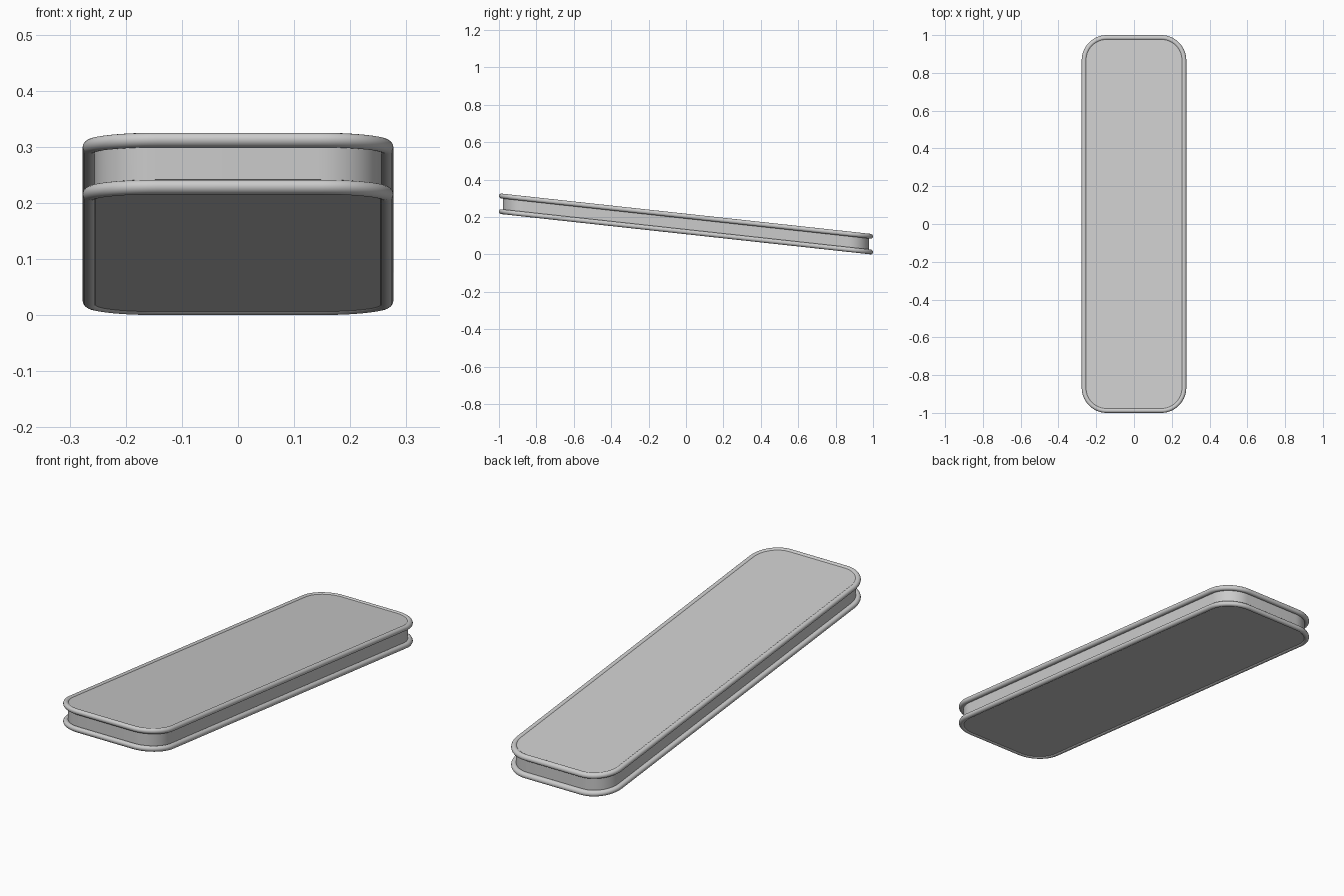
import bpy, bmesh, math

if "Cube" in bpy.data.objects:
    bpy.data.objects.remove(bpy.data.objects["Cube"])

SLOPE = 0.109            # pad drops towards the back
HALF_X, HALF_Y = 0.264, 0.987   # centre line of the piping
CORNER = 0.12
CORNER_STEPS = 14
PIPE = 0.013
LOW, HIGH = 0.1208, 0.2045      # piping heights at y = 0


def outline(offset):
    """Rounded rectangle, grown or shrunk by offset."""
    r = CORNER + offset
    pts = []
    for i, (sx, sy) in enumerate([(1, 1), (-1, 1), (-1, -1), (1, -1)]):
        for k in range(CORNER_STEPS + 1):
            a = math.pi / 2 * (i + k / CORNER_STEPS)
            pts.append((sx * (HALF_X - CORNER) + r * math.cos(a),
                        sy * (HALF_Y - CORNER) + r * math.sin(a)))
    return pts


def loft(name, rings, closed):
    """Join (offset, height) rings; cap the ends or close the loop."""
    bm = bmesh.new()
    loops = [[bm.verts.new((x, y, h - SLOPE * y)) for x, y in outline(o)]
             for o, h in rings]
    n = len(loops[0])
    pairs = list(zip(loops, loops[1:]))
    if closed:
        pairs.append((loops[-1], loops[0]))
    else:
        bm.faces.new(loops[0][::-1])
        bm.faces.new(loops[-1])
    for a, b in pairs:
        for i in range(n):
            j = (i + 1) % n
            bm.faces.new((a[i], a[j], b[j], b[i]))
    bmesh.ops.recalc_face_normals(bm, faces=bm.faces)
    mesh = bpy.data.meshes.new(name)
    bm.to_mesh(mesh)
    bm.free()
    obj = bpy.data.objects.new(name, mesh)
    bpy.context.collection.objects.link(obj)
    bpy.ops.object.select_all(action='DESELECT')
    obj.select_set(True)
    bpy.context.view_layer.objects.active = obj
    bpy.ops.object.shade_smooth_by_angle(angle=math.radians(35))
    return obj


# Cushion body
loft("cushion_body", [(-0.008, LOW - 0.008), (-0.008, HIGH + 0.008)], False)

# Round piping along the lower and upper edges
for name, z in (("lower_piping", LOW), ("upper_piping", HIGH)):
    ring = [(PIPE * math.cos(t), z + PIPE * math.sin(t))
            for t in (math.tau * k / 16 for k in range(16))]
    loft(name, ring, True)
